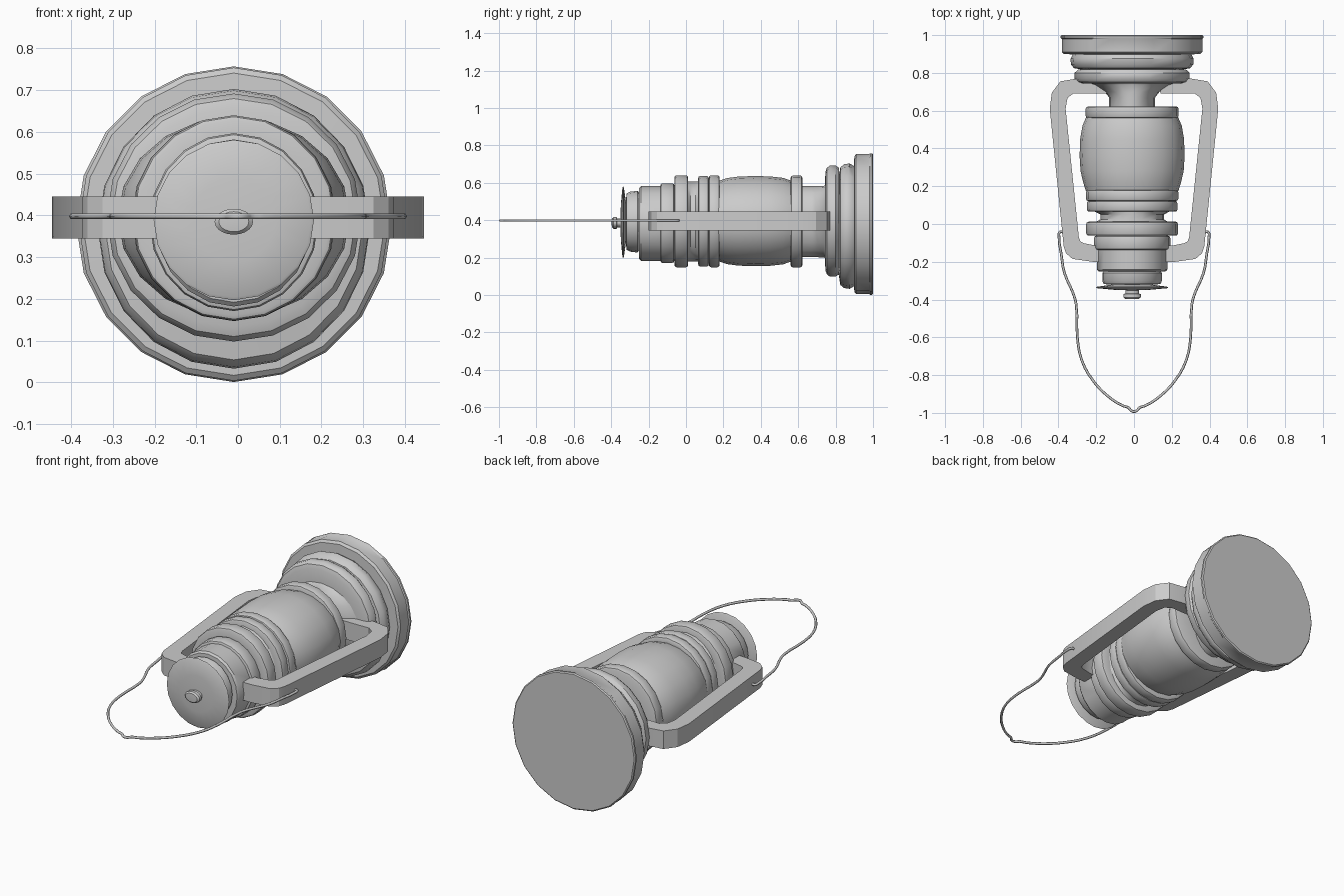
import bpy, bmesh
from math import sin, cos, tau, radians

CX, SIDES = -0.01, 20


def finish(name, bm, angle=35):
    bmesh.ops.remove_doubles(bm, verts=bm.verts, dist=1e-5)
    bmesh.ops.recalc_face_normals(bm, faces=bm.faces)
    me = bpy.data.meshes.new(name)
    bm.to_mesh(me)
    bm.free()
    me.shade_smooth()
    me.set_sharp_from_angle(angle=radians(angle))
    ob = bpy.data.objects.new(name, me)
    bpy.context.collection.objects.link(ob)
    return ob


def turned(name, cz, profile):
    """Turned part along y from (y, rx) or (y, rx, rz) stations, back to front."""
    bm = bmesh.new()
    rings = []
    for p in profile:
        y, rx, rz = p[0], p[1], p[-1]
        rings.append([bm.verts.new((CX + rx * cos(tau * i / SIDES), y,
                                    cz + rz * sin(tau * i / SIDES)))
                      for i in range(SIDES)])
    for a, b in zip(rings, rings[1:]):
        for i in range(SIDES):
            j = (i + 1) % SIDES
            bm.faces.new((a[i], a[j], b[j], b[i]))
    return finish(name, bm)


def ring(name, cz, y1, y0, rx, rz, inner, e=0.012):
    """Band with rounded edges between y1 (back) and y0 (front)."""
    steps = [(y1, -inner), (y1, -e), (y1 - e * 0.3, -e * 0.3), (y1 - e, 0),
             (y0 + e, 0), (y0 + e * 0.3, -e * 0.3), (y0, -e), (y0, -inner)]
    return turned(name, cz, [(y, rx + d, rz + d) for y, d in steps])


# Base and stepped foot
turned("base", 0.379, [(1.0, 0), (1.0, 0.372), (0.995, 0.378), (0.985, 0.378),
                       (0.98, 0.372, 0.375), (0.91, 0.372, 0.375), (0.9, 0.362), (0.897, 0.29)])
turned("foot_lower_ring", 0.368, [(0.9, 0.29), (0.897, 0.314, 0.322), (0.875, 0.326, 0.335),
                                  (0.845, 0.324, 0.331), (0.825, 0.308, 0.314), (0.815, 0.25)])
turned("foot_upper_ring", 0.395, [(0.82, 0.25), (0.818, 0.285), (0.8, 0.305, 0.297),
                                  (0.77, 0.305, 0.297), (0.753, 0.293, 0.285),
                                  (0.745, 0.27, 0.262), (0.743, 0.2, 0.18)])

# Pinched neck under the glass
turned("neck", 0.392, [(0.745, 0.23, 0.195), (0.735, 0.2, 0.191), (0.7, 0.145, 0.19),
                       (0.67, 0.122, 0.19), (0.615, 0.122, 0.19)])

# Glass with its collars
ring("glass_lower_collar", 0.393, 0.622, 0.56, 0.246, 0.246, 0.126)
turned("glass", 0.395, [(0.565, 0.244, 0.215), (0.52, 0.263, 0.231), (0.45, 0.275, 0.239),
                        (0.36, 0.278, 0.241), (0.28, 0.273, 0.238), (0.22, 0.259, 0.23),
                        (0.175, 0.245, 0.215)])
ring("glass_upper_collar", 0.394, 0.18, 0.122, 0.245, 0.246, 0.03)
ring("burner_collar", 0.394, 0.122, 0.065, 0.24, 0.243, 0.06)

# Pinched waist and stacked chimney
turned("waist", 0.393, [(0.07, 0.205, 0.213), (0.05, 0.168, 0.213), (0.025, 0.168, 0.213),
                        (0.005, 0.2, 0.213)])
ring("chimney_wide_ring", 0.394, 0.012, -0.062, 0.243, 0.246, 0.06)
ring("chimney_mid_ring", 0.384, -0.062, -0.137, 0.202, 0.213, 0.03)
turned("chimney", 0.382, [(-0.135, 0.187, 0.2), (-0.24, 0.187, 0.2), (-0.25, 0.18, 0.19),
                          (-0.252, 0.14)])
turned("chimney_top", 0.392, [(-0.25, 0.15, 0.155), (-0.26, 0.158, 0.165),
                              (-0.3, 0.158, 0.16), (-0.318, 0.15), (-0.322, 0.1)])
turned("cap", 0.389, [(-0.32, 0.1), (-0.332, 0.185), (-0.336, 0.192), (-0.34, 0.185),
                      (-0.348, 0.1), (-0.352, 0)])
turned("knob", 0.385, [(-0.35, 0.036, 0.025), (-0.368, 0.036, 0.025), (-0.371, 0.046, 0.031),
                       (-0.388, 0.046, 0.031), (-0.396, 0.036, 0.024), (-0.398, 0)])

# Side frame arms: outer and inner outline, extruded in z and mirrored
outer = [(0.14, 0.77), (0.3, 0.77), (0.39, 0.755), (0.435, 0.695), (0.446, 0.61),
         (0.372, -0.12), (0.36, -0.155), (0.325, -0.185), (0.22, -0.2), (0.17, -0.2)]
inner = [(0.14, 0.69), (0.25, 0.69), (0.32, 0.692), (0.352, 0.668), (0.362, 0.61),
         (0.292, -0.07), (0.284, -0.092), (0.265, -0.102), (0.2, -0.115), (0.17, -0.115)]
for side, s in (("right", 1), ("left", -1)):
    bm = bmesh.new()
    quads = []
    for o, i in zip(outer, inner):
        quads.append([bm.verts.new((s * x, y, z)) for (x, y), z in
                      ((o, 0.345), (o, 0.445), (i, 0.445), (i, 0.345))])
    for a, b in zip(quads, quads[1:]):
        for k in range(4):
            m = (k + 1) % 4
            bm.faces.new((a[k], a[m], b[m], b[k]))
    bm.faces.new(quads[0])
    bm.faces.new(quads[-1])
    finish(side + "_frame_arm", bm, 20)

# Wire carrying handle
half = [(0.37, -0.045), (0.392, -0.042), (0.397, -0.07), (0.385, -0.16), (0.368, -0.26),
        (0.325, -0.36), (0.307, -0.42), (0.3, -0.6), (0.277, -0.72), (0.22, -0.825),
        (0.14, -0.91), (0.06, -0.962), (0.03, -0.972), (0.015, -0.988)]
path = half + [(0, -0.993)] + [(-x, y) for x, y in reversed(half)]
cu = bpy.data.curves.new("wire_handle", "CURVE")
cu.dimensions = "3D"
cu.bevel_depth, cu.bevel_resolution, cu.resolution_u = 0.007, 1, 3
cu.use_fill_caps = True
sp = cu.splines.new("BEZIER")
sp.bezier_points.add(len(path) - 1)
for bp, (x, y) in zip(sp.bezier_points, path):
    bp.co = (x, y, 0.398)
    bp.handle_left_type = bp.handle_right_type = "AUTO"
bpy.context.collection.objects.link(bpy.data.objects.new("wire_handle", cu))
